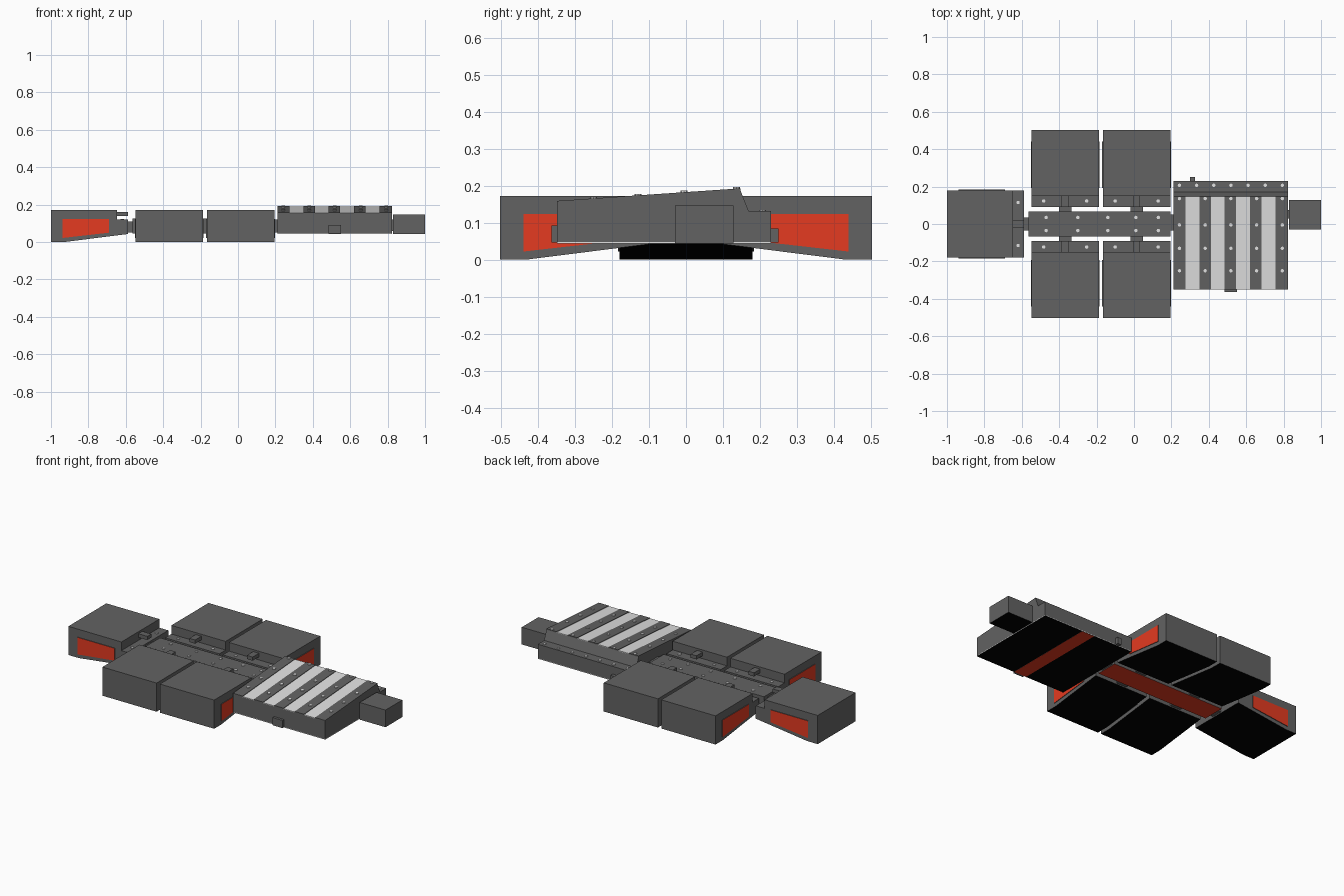
import bpy, bmesh, math
from mathutils import Matrix, Vector

cube = bpy.data.objects.get("Cube")
if cube:
    bpy.data.objects.remove(cube, do_unlink=True)


def material(name, rgb):
    m = bpy.data.materials.new(name)
    m.use_nodes = True
    m.diffuse_color = (*rgb, 1)
    m.node_tree.nodes["Principled BSDF"].inputs["Base Color"].default_value = (*rgb, 1)
    return m


GREY = material("dark grey", (0.123, 0.123, 0.123))
LIGHT = material("light grey", (0.76, 0.76, 0.76))
RED = material("orange red", (0.78, 0.043, 0.015))
BLACK = material("black", (0, 0, 0))


def facing_down(n):
    return n.z < -0.5


def facing_sideways(n):
    return abs(n.y) > 0.5


def finish(name, bm, mats, matrix=Matrix(), rule=facing_down):
    """Turn a bmesh into an object; faces matching the rule take the second material."""
    bmesh.ops.recalc_face_normals(bm, faces=bm.faces)
    for f in bm.faces:
        f.material_index = int(len(mats) > 1 and rule(f.normal))
    mesh = bpy.data.meshes.new(name)
    bm.to_mesh(mesh)
    bm.free()
    for m in mats:
        mesh.materials.append(m)
    ob = bpy.data.objects.new(name, mesh)
    bpy.context.collection.objects.link(ob)
    ob.matrix_world = matrix


def extrude(name, points, offset, mats, matrix=Matrix(), rule=facing_down):
    """Extrude a closed outline of 3D points by an offset."""
    bm = bmesh.new()
    face = bm.faces.new([bm.verts.new(p) for p in points])
    new = bmesh.ops.extrude_face_region(bm, geom=[face])["geom"]
    bmesh.ops.translate(bm, verts=[v for v in new if isinstance(v, bmesh.types.BMVert)],
                        vec=offset)
    finish(name, bm, mats, matrix, rule)


def extrude_y(name, profile, y0, y1, mats, matrix=Matrix(), rule=facing_down):
    extrude(name, [(x, y0, z) for x, z in profile], (0, y1 - y0, 0), mats, matrix, rule)


def extrude_x(name, profile, x0, x1, mats):
    extrude(name, [(x0, y, z) for y, z in profile], (x1 - x0, 0, 0), mats)


def box(name, x, y, z, mats, matrix=Matrix()):
    rect = [(x[0], z[0]), (x[1], z[0]), (x[1], z[1]), (x[0], z[1])]
    extrude_y(name, rect, y[0], y[1], mats, matrix)


def rivets(name, points, matrix=Matrix()):
    bm = bmesh.new()
    for p in points:
        bmesh.ops.create_cone(bm, cap_ends=True, segments=8, radius1=0.0095, radius2=0.0095,
                              depth=0.006, matrix=Matrix.Translation(p))
    finish(name, bm, [LIGHT], matrix)


# Pods: local x runs from the outer end towards the spine
POD = [(0, 0), (0.07, 0), (0.411, 0.043), (0.411, 0.12), (0.352, 0.12), (0.352, 0.172), (0, 0.172)]
PANEL = [(0.063, 0.022), (0.31, 0.05), (0.31, 0.124), (0.063, 0.124)]


def pod(label, x, y, angle):
    m = Matrix.Translation((x, y, 0)) @ Matrix.Rotation(math.radians(angle), 4, "Z")
    extrude_y(label + "_pod", POD, -0.18, 0.18, [GREY, BLACK], m)
    for s, side in ((-1, "_panel_a"), (1, "_panel_b")):
        extrude_y(label + side, PANEL, s * 0.178, s * 0.184, [GREY, RED], m, facing_sideways)
    box(label + "_clip", (0.35, 0.411), (-0.019, 0.019), (0.138, 0.16), [GREY], m)
    box(label + "_connector", (0.4, 0.45), (-0.034, 0.034), (0.05, 0.11), [GREY], m)
    rivets(label + "_rivets", [(0.38, s * 0.115, 0.121) for s in (-1, 1)], m)


pod("end", -1, 0, 0)
for cx, where in ((-0.368, "right"), (0.014, "left")):
    pod("back_" + where, cx, 0.503, -90)
    pod("front_" + where, cx, -0.503, 90)

# Spine between the pods
box("spine", (-0.565, 0.195), (-0.068, 0.068), (0.045, 0.125), [GREY, RED])
rivets("spine_rivets", [(x, y, 0.126) for x in (-0.47, -0.3, -0.14, 0.01, 0.13)
                        for y in (-0.035, 0.035)])
box("deck_connector", (0.19, 0.215), (-0.035, 0.05), (0.05, 0.12), [GREY])

# Deck: profile in y and z
DECK_X = (0.211, 0.823)
low, high = Vector((-0.349, 0.152)), Vector((0.148, 0.186))
SIDE = [(-0.349, 0.048), (0.23, 0.048), (0.23, 0.131), (0.17, 0.131), high, low]
extrude_x("deck", SIDE, *DECK_X, [GREY])
box("deck_base_plate", DECK_X, (-0.349, 0.23), (0.044, 0.048), [LIGHT, BLACK])

# Alternating dark ribs and light strips on the sloped top
centres = [0.312 + 0.1357 * i for i in range(4)]
edges = [DECK_X[0]] + [c + s * 0.037 for c in centres for s in (-1, 1)] + [DECK_X[1]]
for i, (a, b) in enumerate(zip(edges, edges[1:])):
    name, thick, mat = ("light_strip", 0.004, LIGHT) if i % 2 else ("dark_rib", 0.007, GREY)
    up = Vector((0, thick))
    extrude_x(name, [low, high, high + up, low + up], a, b, [mat])

# Deck rivets
slope = (high.y - low.y) / (high.x - low.x)
rivets("rib_rivets", [(0.243 + 0.1375 * i, y, low.y + slope * (y - low.x) + 0.008)
                      for i in range(5) for y in (-0.25, -0.13, -0.005, 0.136)])
rivets("shelf_rivets", [(0.243 + 0.0917 * i, 0.207, 0.132) for i in range(7)])

# Deck fittings
box("deck_bottom_strip", (0.475, 0.56), (-0.348, 0.229), (0.0432, 0.045), [GREY, RED])
box("front_tab", (0.485, 0.55), (-0.364, -0.345), (0.046, 0.092), [GREY])
box("back_tab", (0.3, 0.325), (0.225, 0.25), (0.046, 0.085), [GREY])
box("end_block", (0.829, 1), (-0.03, 0.129), (0.044, 0.147), [GREY, BLACK])
box("end_block_joint", (0.815, 0.835), (0.03, 0.075), (0.06, 0.12), [GREY])
